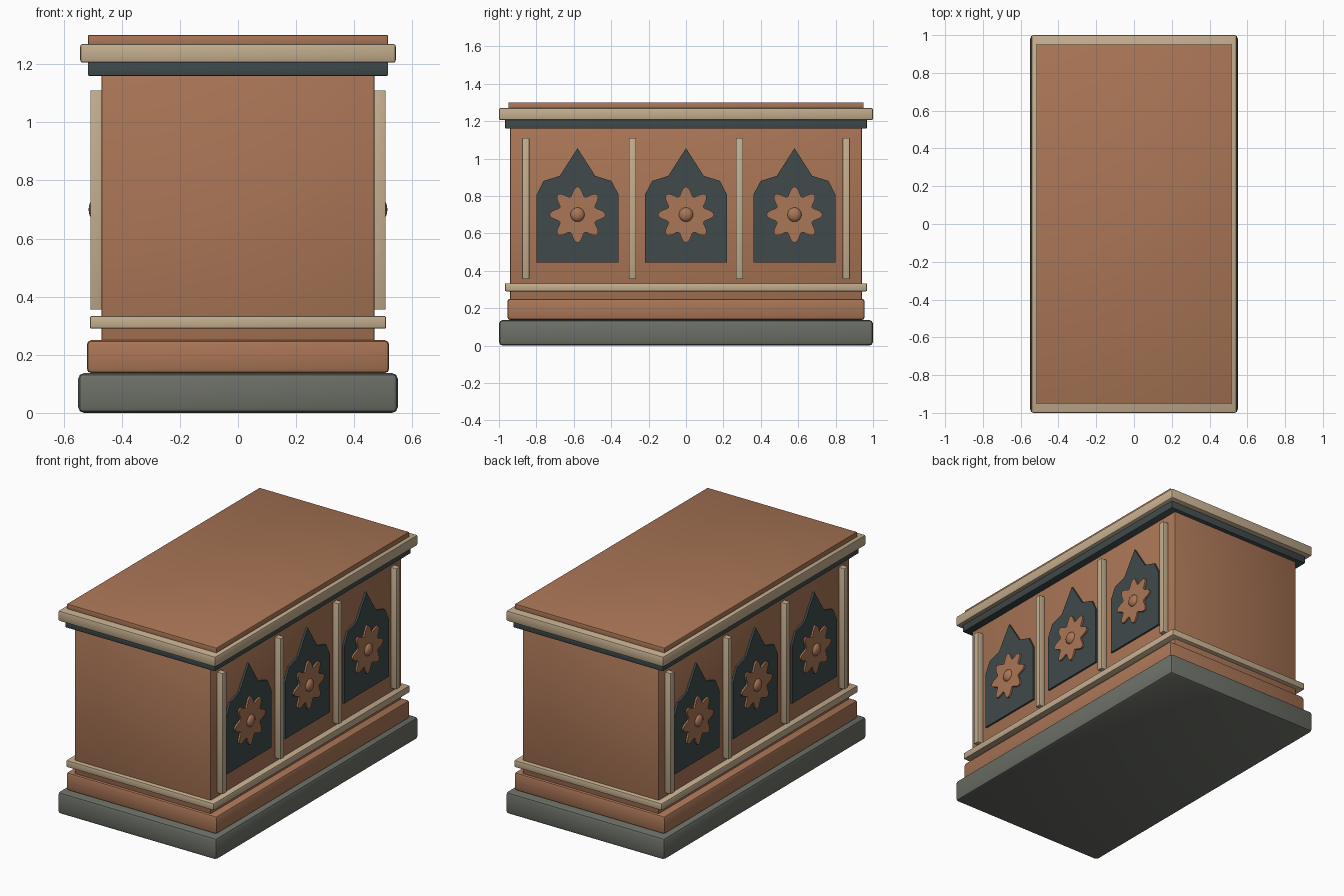
import bpy, bmesh, math
from mathutils import Vector

cube = bpy.data.objects.get("Cube")
if cube:
    bpy.data.objects.remove(cube, do_unlink=True)


def material(name, color):
    mat = bpy.data.materials.new(name)
    mat.use_nodes = True
    mat.diffuse_color = (*color, 1)
    for node in mat.node_tree.nodes:
        if node.type == 'BSDF_PRINCIPLED':
            node.inputs["Base Color"].default_value = (*color, 1)
    return mat


TERRACOTTA = material("terracotta", (0.40, 0.18, 0.093))
CREAM = material("cream", (0.55, 0.42, 0.27))
TEAL = material("dark_teal", (0.05, 0.068, 0.069))
GREY = material("stone_grey", (0.15, 0.16, 0.135))


def finish(name, bm, mat):
    bmesh.ops.recalc_face_normals(bm, faces=bm.faces)
    mesh = bpy.data.meshes.new(name)
    bm.to_mesh(mesh)
    bm.free()
    mesh.materials.append(mat)
    obj = bpy.data.objects.new(name, mesh)
    bpy.context.collection.objects.link(obj)
    bpy.ops.object.select_all(action='DESELECT')
    bpy.context.view_layer.objects.active = obj
    obj.select_set(True)
    bpy.ops.object.shade_smooth_by_angle(angle=math.radians(25))
    return obj


def box(name, low, high, mat, bevel, segments=2):
    low, high = Vector(low), Vector(high)
    bm = bmesh.new()
    bmesh.ops.create_cube(bm, size=1)
    for v in bm.verts:
        v.co = (low + high) / 2 + v.co * (high - low)
    bmesh.ops.bevel(bm, geom=bm.edges[:], offset=bevel, segments=segments,
                    profile=0.5, affect='EDGES')
    return finish(name, bm, mat)


def slab(name, half_x, half_y, z0, z1, mat, bevel):
    return box(name, (-half_x, -half_y, z0), (half_x, half_y, z1), mat, bevel)


def plate(name, outline, side, x0, x1, mat):
    """Extrude a (y, z) outline outward from the side wall."""
    bm = bmesh.new()
    face = bm.faces.new([bm.verts.new((side * x0, y, z)) for y, z in outline])
    result = bmesh.ops.extrude_face_region(bm, geom=[face])
    moved = [g for g in result["geom"] if isinstance(g, bmesh.types.BMVert)]
    bmesh.ops.translate(bm, verts=moved, vec=(side * (x1 - x0), 0, 0))
    return finish(name, bm, mat)


# Stacked body, plinth and cornice
slab("stone_base", 0.55, 1.0, 0, 0.137, GREY, 0.02)
slab("plinth", 0.52, 0.955, 0.137, 0.25, TERRACOTTA, 0.015)
slab("body", 0.47, 0.94, 0.2, 1.18, TERRACOTTA, 0.008)
slab("lower_trim", 0.51, 0.968, 0.29, 0.333, CREAM, 0.006)
slab("under_cornice", 0.517, 0.967, 1.16, 1.21, TEAL, 0.004)
slab("cornice", 0.543, 1.0, 1.205, 1.27, CREAM, 0.009)
slab("top_slab", 0.516, 0.95, 1.26, 1.30, TERRACOTTA, 0.003)

# Pointed panel outline, mirrored about its centre
half = [(0.22, 0.445), (0.22, 0.805), (0.182, 0.88), (0.095, 0.907)]
arch = half + [(0, 1.055)] + [(-y, z) for y, z in reversed(half)]

# Eight-petalled flower outline
FLOWER_Z = 0.70
flower = []
for i in range(96):
    a = math.tau * i / 96
    r = 0.126 + 0.024 * math.cos(8 * a)
    flower.append((r * math.sin(a), FLOWER_Z + r * math.cos(a)))

# Long sides: strips, panels, flowers and bosses
for side, label in ((1, "left"), (-1, "right")):
    for n, y in enumerate((-0.857, -0.286, 0.286, 0.857)):
        xs = sorted((side * 0.46, side * 0.508))
        box(f"{label}_strip_{n + 1}", (xs[0], y - 0.019, 0.355),
            (xs[1], y + 0.019, 1.11), CREAM, 0.004)
    for n, cy in enumerate((-0.58, 0, 0.58)):
        plate(f"{label}_panel_{n + 1}", [(cy + y, z) for y, z in arch],
              side, 0.465, 0.482, TEAL)
        plate(f"{label}_flower_{n + 1}", [(cy + y, z) for y, z in flower],
              side, 0.475, 0.493, TERRACOTTA)
        bm = bmesh.new()
        bmesh.ops.create_uvsphere(bm, u_segments=20, v_segments=12, radius=1)
        for v in bm.verts:
            v.co = (side * 0.49 + v.co.x * 0.024, cy + v.co.y * 0.038,
                    FLOWER_Z + v.co.z * 0.038)
        finish(f"{label}_boss_{n + 1}", bm, TERRACOTTA)
